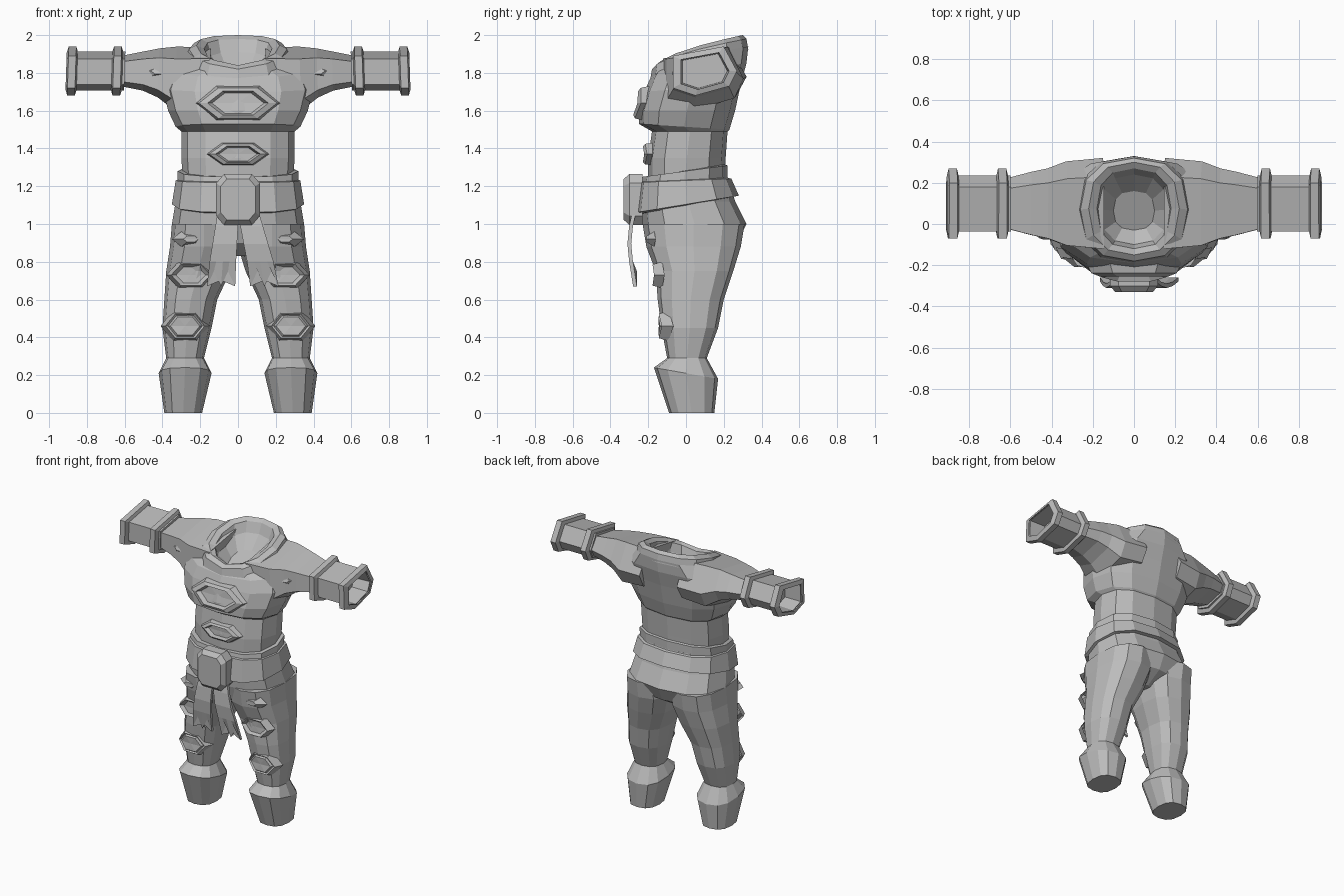
import bpy, bmesh
from math import sin, cos, tau, copysign
from mathutils import Vector

cube = bpy.data.objects.get("Cube")
if cube:
    bpy.data.objects.remove(cube, do_unlink=True)

colour = (.5, .5, .5, 1)
grey = bpy.data.materials.new("cloth_grey")
grey.use_nodes = True
grey.diffuse_color = colour
grey.node_tree.nodes["Principled BSDF"].inputs["Base Color"].default_value = colour


def loft(name, rings, mirror=False, start=True, end=True):
    """Skin a list of equal rings, close the chosen ends, optionally mirror."""
    bm = bmesh.new()
    rows = [[bm.verts.new(point) for point in ring] for ring in rings]
    count = len(rows[0])
    for lower, upper in zip(rows, rows[1:]):
        for i in range(count):
            j = (i + 1) % count
            bm.faces.new((lower[i], lower[j], upper[j], upper[i]))
    for row, closed in ((rows[0], start), (rows[-1], end)):
        if closed:
            middle = bm.verts.new(sum((v.co for v in row), Vector()) / count)
            for i in range(count):
                bm.faces.new((row[i], row[(i + 1) % count], middle))
    bmesh.ops.recalc_face_normals(bm, faces=bm.faces)
    mesh = bpy.data.meshes.new(name)
    bm.to_mesh(mesh)
    bm.free()
    mesh.materials.append(grey)
    obj = bpy.data.objects.new(name, mesh)
    bpy.context.collection.objects.link(obj)
    if mirror:
        obj.modifiers.new("mirror", 'MIRROR').use_mirror_merge = False


def squared(value, power):
    return copysign(abs(value) ** power, value)


def ring(width, front, back, z, z_back=None, rise=1, centre=0, count=12):
    """Rounded-square body section, which may climb from front to back."""
    climb = 0 if z_back is None else z_back - z
    points = []
    for i in range(count):
        angle = tau * i / count
        depth = (1 - squared(cos(angle), .8)) / 2
        points.append((centre + width * squared(sin(angle), .8),
                       front + (back - front) * depth,
                       z + climb * depth ** rise))
    return points


# Torso with a chest ledge over the belly
loft("torso", [
    ring(width=.29, front=-.2, back=.2, z=1.2),
    ring(width=.3, front=-.2, back=.21, z=1.35),
    ring(width=.3, front=-.18, back=.22, z=1.49),
    ring(width=.33, front=-.25, back=.23, z=1.53, z_back=1.5),
    ring(width=.37, front=-.25, back=.26, z=1.6),
    ring(width=.4, front=-.22, back=.29, z=1.7, z_back=1.74),
    ring(width=.37, front=-.19, back=.32, z=1.77, z_back=1.85, rise=.7),
    ring(width=.27, front=-.16, back=.33, z=1.8, z_back=1.94, rise=.6),
], end=False)

# Rolled collar and the dished neck opening
loft("collar", [
    ring(width=.28, front=-.19, back=.33, z=1.76, z_back=1.92, rise=.6),
    ring(width=.26, front=-.18, back=.32, z=1.82, z_back=1.98, rise=.6),
    ring(width=.22, front=-.15, back=.3, z=1.84, z_back=2, rise=.6),
    ring(width=.18, front=-.12, back=.27, z=1.83, z_back=1.98, rise=.6),
    ring(width=.16, front=-.1, back=.24, z=1.77, z_back=1.91, rise=.6),
    ring(width=.1, front=-.03, back=.16, z=1.74, z_back=1.82),
], start=False)

# Hips, waistband and belt
loft("hips", [
    ring(width=.3, front=-.2, back=.22, z=1.25),
    ring(width=.33, front=-.24, back=.26, z=1.12),
    ring(width=.35, front=-.23, back=.32, z=1),
    ring(width=.3, front=-.2, back=.27, z=.9),
    ring(width=.06, front=-.12, back=.15, z=.83),
])
loft("waistband", [
    ring(width=.28, front=-.19, back=.2, z=1.25, z_back=1.32),
    ring(width=.32, front=-.23, back=.22, z=1.25, z_back=1.31),
    ring(width=.32, front=-.24, back=.22, z=1.19, z_back=1.24),
])
loft("belt", [
    ring(width=.3, front=-.21, back=.2, z=1.23, z_back=1.25),
    ring(width=.33, front=-.25, back=.24, z=1.22, z_back=1.24),
    ring(width=.35, front=-.27, back=.28, z=1.06, z_back=1.15),
    ring(width=.31, front=-.2, back=.23, z=1.05, z_back=1.14),
])

# Trouser legs, narrowing to the ankle and flaring at the cuff
loft("trouser_leg", [
    ring(centre=.18, width=.17, front=-.23, back=.31, z=1),
    ring(centre=.18, width=.18, front=-.21, back=.29, z=.88),
    ring(centre=.21, width=.17, front=-.16, back=.25, z=.75),
    ring(centre=.25, width=.14, front=-.15, back=.2, z=.6),
    ring(centre=.27, width=.13, front=-.13, back=.17, z=.45),
    ring(centre=.28, width=.1, front=-.1, back=.11, z=.29),
    ring(centre=.28, width=.14, front=-.17, back=.17, z=.24, z_back=.18),
    ring(centre=.29, width=.1, front=-.09, back=.15, z=0),
], mirror=True)

# Six-sided sleeves: upper arm, hollow forearm and two raised bands
SLEEVE = [(-.17, .08), (.1, .13), (.17, 0), (.13, -.08), (-.05, -.13), (-.17, -.09)]


def sleeve(x, depth, height, y=.1, z=1.81):
    return [(x - side_z * height / 30, y + side_y * depth, z + side_z * height)
            for side_y, side_z in SLEEVE]


loft("upper_arm", [
    sleeve(x=.15, depth=1.3, height=1.2, z=1.78),
    sleeve(x=.33, depth=1.2, height=1.3, z=1.77),
    sleeve(x=.42, depth=1, height=1, z=1.8),
    sleeve(x=.5, depth=.9, height=.8),
    sleeve(x=.63, depth=.7, height=.6),
], mirror=True)
loft("forearm", [
    sleeve(x=.6, depth=.8, height=.8),
    sleeve(x=.9, depth=.8, height=.8),
    sleeve(x=.9, depth=.75, height=.75),
    sleeve(x=.78, depth=.7, height=.7),
], mirror=True)
for name, x in (("elbow_band", .64), ("wrist_band", .88)):
    loft(name, [sleeve(x + offset, size, size) for offset, size in
                ((-.03, .75), (-.02, 1), (.02, 1), (.03, .75))],
         mirror=True, start=False, end=False)


def pad(name, x, z, width, height, y, steps, bend=1, slope=0, mirror=False):
    """Concentric hexagons that follow the curve of the front surface."""
    rings = []
    for size, lift in steps:
        hexagon = []
        for i in range(6):
            across = width * size * cos(tau * i / 6)
            up = height * size * sin(tau * i / 6) / sin(tau / 6)
            hexagon.append((x + across, y - lift + bend * across ** 2 + slope * up, z + up))
        rings.append(hexagon)
    loft(name, rings, mirror, start=False)


# Raised slots with sunken centres, knee pads and cloth folds
SLOT = ((1, -.02), (.9, .02), (.7, .03), (.6, 0))
KNEE = ((1, -.03), (.8, .02), (.7, .01), (.6, .02))
FOLD = ((1, -.03), (.8, .02), (.6, 0))
CREASE = ((1, -.03), (.4, .01))
pad("chest_slot", x=0, z=1.64, width=.23, height=.09, y=-.24, steps=SLOT, bend=.5, slope=.2)
pad("belly_slot", x=0, z=1.37, width=.17, height=.06, y=-.2, steps=SLOT, bend=.6)
pad("knee_pad", x=.28, z=.46, width=.13, height=.08, y=-.13, steps=KNEE, bend=2, mirror=True)
pad("thigh_fold", x=.25, z=.73, width=.13, height=.07, y=-.16, steps=FOLD, mirror=True)
pad("hip_crease", x=.25, z=.92, width=.1, height=.04, y=-.2, steps=CREASE, mirror=True)
pad("shoulder_crease", x=.42, z=1.81, width=.1, height=.04, y=-.06, steps=CREASE,
    slope=.4, mirror=True)


def tail(name, top, tip, rows=5, columns=5):
    """Bowed cloth strip that widens downward and ends in ragged points."""
    strips = []
    for row in range(rows):
        down = row / (rows - 1)
        front = []
        for column in range(columns):
            across = column / (columns - 1) - .5
            ragged = .04 * (-1) ** column if row == rows - 1 else 0
            front.append(Vector((top + (tip - top) * down + across * (.11 + .04 * down),
                                 -.28 - .03 * sin(tau / 2 * down),
                                 1.08 - .37 * down - ragged)))
        back = [point + Vector((0, .02, 0)) for point in reversed(front)]
        strips.append(front + back)
    loft(name, strips)


# Ragged cloth tails hanging under the buckle
tail("left_tail", top=.05, tip=.14)
tail("right_tail", top=-.05, tip=-.09)

# Eight-sided belt buckle with a bevelled face
loft("buckle", [
    [(.12 * size * squared(cos(tau * (i + .5) / 8), .5), y,
      1.13 + .14 * size * squared(sin(tau * (i + .5) / 8), .5)) for i in range(8)]
    for y, size in ((-.23, 1), (-.3, 1), (-.33, .8))])
